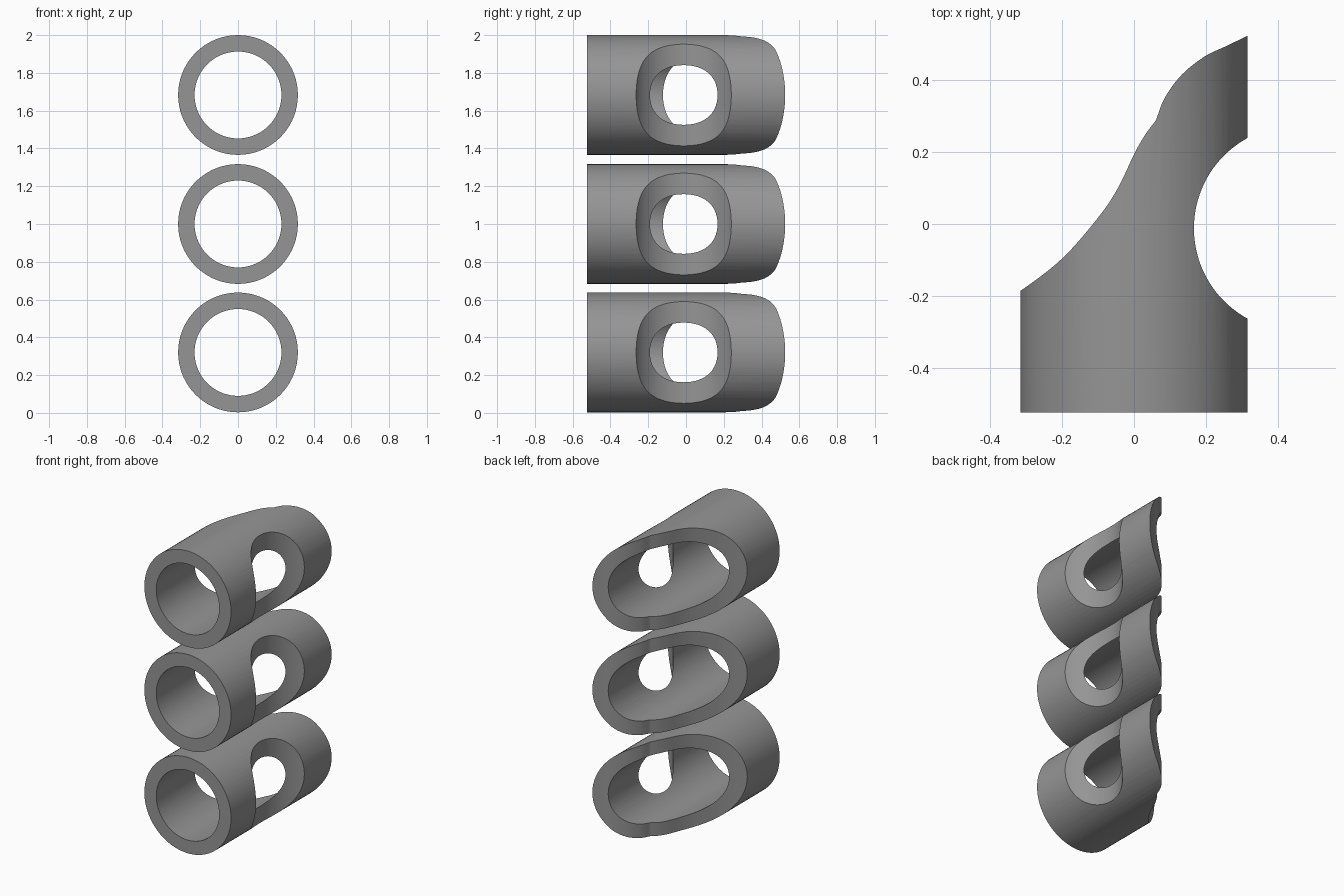
import bpy, bmesh, math

if "Cube" in bpy.data.objects:
    bpy.data.objects.remove(bpy.data.objects["Cube"])

R_OUT, R_IN = 0.317, 0.23
Y_FRONT, Y_BACK = -0.525, 0.62
SEGS = 72

grey = bpy.data.materials.new("mid grey")
grey.diffuse_color = (0.3, 0.3, 0.3, 1)
grey.use_nodes = True
grey.node_tree.nodes["Principled BSDF"].inputs["Base Color"].default_value = grey.diffuse_color


def new_object(name, bm):
    bmesh.ops.recalc_face_normals(bm, faces=bm.faces)
    me = bpy.data.meshes.new(name)
    bm.to_mesh(me)
    bm.free()
    ob = bpy.data.objects.new(name, me)
    bpy.context.collection.objects.link(ob)
    me.materials.append(grey)
    return ob


def pipe(name, zc):
    """Straight hollow pipe running front to back."""
    bm = bmesh.new()
    rings = []
    for r, y in ((R_OUT, Y_FRONT), (R_OUT, Y_BACK), (R_IN, Y_BACK), (R_IN, Y_FRONT)):
        rings.append([bm.verts.new((r * math.cos(a), y, zc + r * math.sin(a)))
                      for a in (2 * math.pi * i / SEGS for i in range(SEGS))])
    for k in range(4):
        p, q = rings[k], rings[(k + 1) % 4]
        for i in range(SEGS):
            j = (i + 1) % SEGS
            bm.faces.new((p[i], p[j], q[j], q[i]))
    return new_object(name, bm)


def smooth_path(pts, n=6):
    """Catmull-Rom curve through the points."""
    ext = [tuple(2 * a - b for a, b in zip(pts[0], pts[1]))] + pts
    ext.append(tuple(2 * a - b for a, b in zip(pts[-1], pts[-2])))
    out = []
    for k in range(1, len(ext) - 2):
        for i in range(n):
            t = i / n
            out.append(tuple(
                0.5 * (2 * b + (c - a) * t + (2 * a - 5 * b + 4 * c - d) * t * t
                       + (3 * b - a - 3 * c + d) * t ** 3)
                for a, b, c, d in zip(*ext[k - 1:k + 3])))
    return out + [pts[-1]]


# Plan outline: swept left/back edge and round notch on the right
left_sweep = smooth_path([(-0.42, -0.252), (-0.317, -0.187), (-0.2, -0.096),
                          (-0.1, 0.018), (-0.045, 0.1), (0.0, 0.194), (0.03, 0.247), (0.061, 0.289)])
back_sweep = smooth_path([(0.061, 0.289), (0.086, 0.352), (0.133, 0.416),
                          (0.197, 0.467), (0.253, 0.494), (0.317, 0.525), (0.4, 0.567)])
cx, cy, r = 0.454, -0.012, 0.287
a0 = math.acos((0.4 - cx) / r)
notch = [(cx + r * math.cos(a), cy + r * math.sin(a))
         for a in (a0 + (2 * math.pi - 2 * a0) * i / 40 for i in range(41))]
outline = left_sweep + back_sweep[1:] + notch + [(0.4, -0.7), (-0.42, -0.7)]

bm = bmesh.new()
base = bm.faces.new([bm.verts.new((x, y, -0.2)) for x, y in outline])
ext = bmesh.ops.extrude_face_region(bm, geom=[base])["geom"]
bmesh.ops.translate(bm, vec=(0, 0, 2.4),
                    verts=[v for v in ext if isinstance(v, bmesh.types.BMVert)])
cutter = new_object("outline_cutter", bm)
cutter.hide_render = True

# Three stacked pipes trimmed to the outline
for name, zc in (("lower_pipe", 0.32), ("middle_pipe", 1.0), ("upper_pipe", 1.683)):
    ob = pipe(name, zc)
    mod = ob.modifiers.new("trim", 'BOOLEAN')
    mod.operation = 'INTERSECT'
    mod.solver = 'EXACT'
    mod.object = cutter
    bpy.ops.object.select_all(action='DESELECT')
    bpy.context.view_layer.objects.active = ob
    ob.select_set(True)
    bpy.ops.object.modifier_apply(modifier=mod.name)
    bpy.ops.object.shade_smooth_by_angle(angle=math.radians(30))

bpy.data.objects.remove(cutter)
